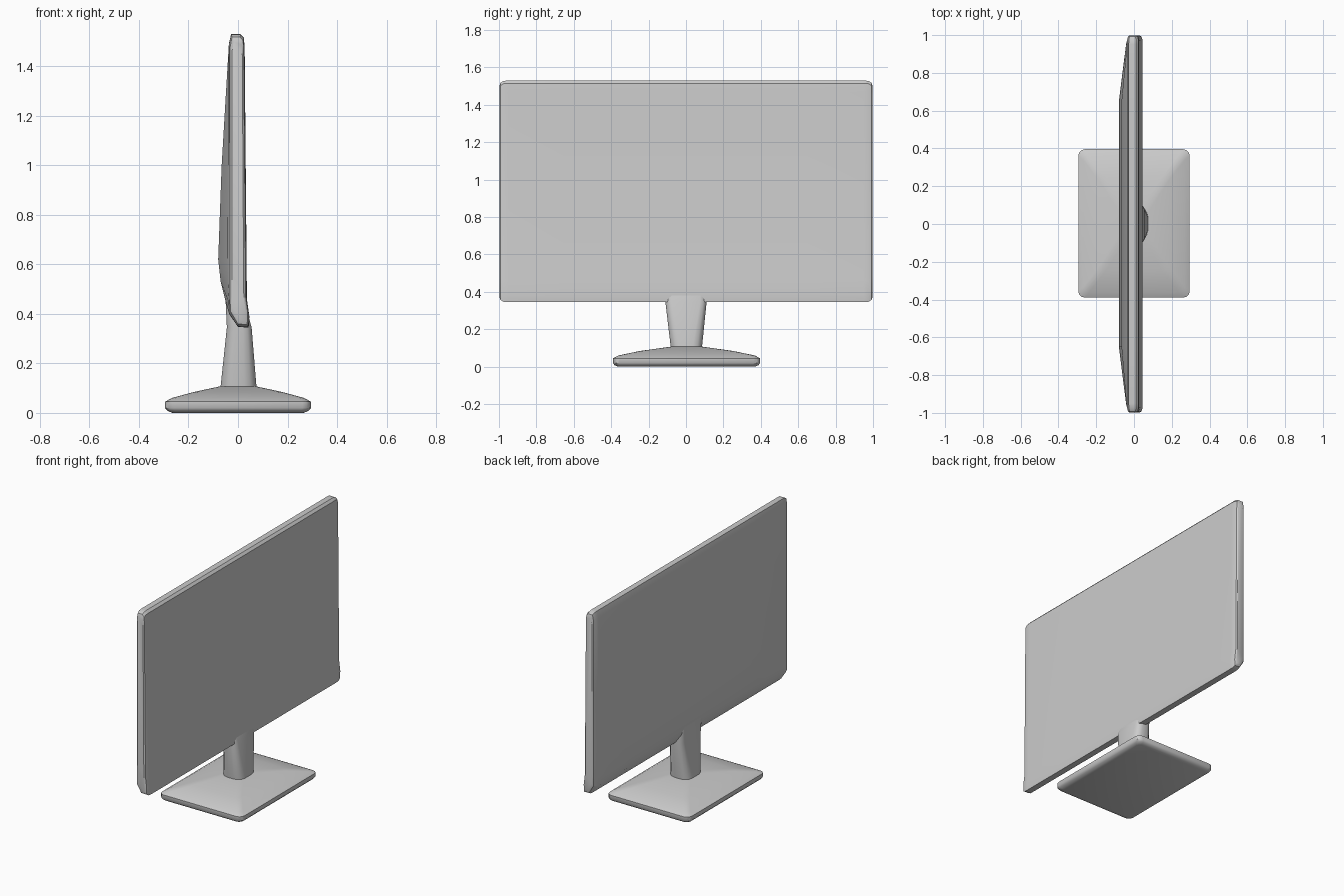
import bpy, bmesh, math

cube = bpy.data.objects.get("Cube")
if cube:
    bpy.data.objects.remove(cube, do_unlink=True)

grey = bpy.data.materials.new("light_grey")
grey.use_nodes = True
grey.diffuse_color = (0.6, 0.6, 0.6, 1)
grey.node_tree.nodes["Principled BSDF"].inputs["Base Color"].default_value = (0.6, 0.6, 0.6, 1)


def loft(name, rings, angle=35):
    """Skin a row of equal-length rings and cap both ends."""
    bm = bmesh.new()
    loops = [[bm.verts.new(p) for p in ring] for ring in rings]
    n = len(loops[0])
    for a, b in zip(loops, loops[1:]):
        for i in range(n):
            j = (i + 1) % n
            bm.faces.new((a[i], a[j], b[j], b[i]))
    bm.faces.new(loops[0])
    bm.faces.new(loops[-1])
    bmesh.ops.recalc_face_normals(bm, faces=bm.faces)
    mesh = bpy.data.meshes.new(name)
    bm.to_mesh(mesh)
    bm.free()
    obj = bpy.data.objects.new(name, mesh)
    bpy.context.collection.objects.link(obj)
    mesh.materials.append(grey)
    bpy.ops.object.select_all(action='DESELECT')
    obj.select_set(True)
    bpy.context.view_layer.objects.active = obj
    bpy.ops.object.shade_smooth_by_angle(angle=math.radians(angle))
    return obj


def rounded_rect(z, hx, hy, r, cx=0, cy=0, steps=3):
    """Horizontal rounded rectangle ring."""
    ring = []
    for k, (sx, sy) in enumerate([(1, 1), (-1, 1), (-1, -1), (1, -1)]):
        for s in range(steps + 1):
            a = math.pi / 2 * (k + s / steps)
            ring.append((cx + sx * (hx - r) + r * math.cos(a),
                         cy + sy * (hy - r) + r * math.sin(a), z))
    return ring


# Screen section: x, z and how far the back bulges out there
SECTION = [
    (0.010, 1.53, 0), (0.024, 1.515, 0), (0.027, 1.47, 0), (0.036, 0.46, 0),
    (0.046, 0.39, 0), (0.043, 0.345, 0), (0.0, 0.347, 0), (-0.036, 0.40, 0),
    (-0.037, 0.45, 0.013), (-0.037, 0.53, 0.033), (-0.037, 0.62, 0.043),
    (-0.037, 1.0, 0.029), (-0.037, 1.49, 0), (-0.028, 1.53, 0)]


def screen_ring(y, bulge, inset):
    mid_z, half_z = 0.9375, 0.5925
    return [(x * (1 - inset * 12) - b * bulge, y,
             mid_z + (z - mid_z) * (1 - inset / half_z)) for x, z, b in SECTION]


# Screen: rounded ends, back swelling towards the middle
half = [(0.998, 0, 0.03), (0.992, 0, 0.012), (0.975, 0, 0.002), (0.95, 0.12, 0),
        (0.65, 1, 0)]
stations = [(-y, b, i) for y, b, i in half] + half[::-1]
loft("screen", [screen_ring(*s) for s in stations], 30)

# Neck: widens sideways and thins towards the screen
loft("neck", [
    rounded_rect(0.10, 0.073, 0.083, 0.05, 0.002, 0.002),
    rounded_rect(0.345, 0.050, 0.110, 0.035, 0.005),
    rounded_rect(0.45, 0.038, 0.110, 0.03, -0.012)], 40)

# Base: flat slab with rounded rim and a shallow raised top
loft("base", [rounded_rect(z, hx, hy, r, 0, 0.003) for z, hx, hy, r in [
    (0.0, 0.265, 0.365, 0.025), (0.008, 0.285, 0.385, 0.03),
    (0.02, 0.295, 0.393, 0.035), (0.045, 0.295, 0.393, 0.035),
    (0.06, 0.268, 0.365, 0.03), (0.084, 0.18, 0.25, 0.03),
    (0.107, 0.074, 0.085, 0.03)]], 40)
